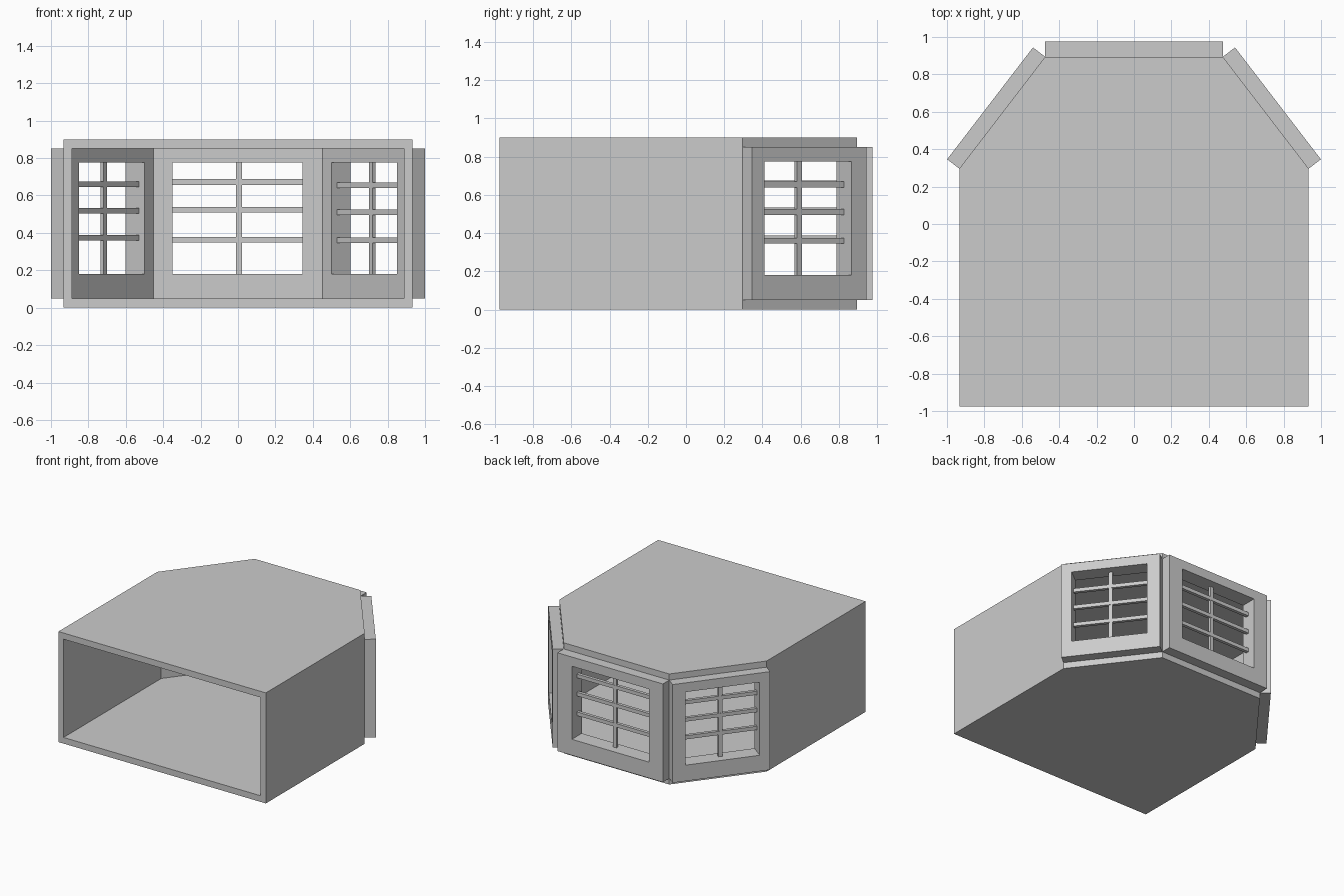
import bpy, bmesh
from mathutils import Vector, Matrix

if "Cube" in bpy.data.objects:
    bpy.data.objects.remove(bpy.data.objects["Cube"])

W, K = 0.934, 0.475                        # half widths: room, back wall
FRONT, KNEE, BACK = -0.976, 0.296, 0.894   # depth positions
T, OUT = 0.046, 0.082                      # wall thickness, frame thickness
Z0, Z1 = 0.05, 0.85


def finish(name, bm):
    bmesh.ops.recalc_face_normals(bm, faces=bm.faces)
    me = bpy.data.meshes.new(name)
    bm.to_mesh(me)
    bm.free()
    ob = bpy.data.objects.new(name, me)
    bpy.context.collection.objects.link(ob)
    return ob


def prism(name, outline, z0, z1):
    bm = bmesh.new()
    f = bm.faces.new([bm.verts.new((x, y, z0)) for x, y in outline])
    ext = bmesh.ops.extrude_face_region(bm, geom=[f])
    verts = [g for g in ext["geom"] if isinstance(g, bmesh.types.BMVert)]
    bmesh.ops.translate(bm, verts=verts, vec=(0, 0, z1 - z0))
    return finish(name, bm)


def box(name, frame, u, d, z):
    """Box in wall coordinates: u along the wall, d outward, z up."""
    bm = bmesh.new()
    mid = [(r[0] + r[1]) / 2 for r in (u, d, z)]
    size = [r[1] - r[0] for r in (u, d, z)]
    bmesh.ops.create_cube(bm, size=1, matrix=frame @ Matrix.Translation(mid) @ Matrix.Diagonal((*size, 1)))
    return finish(name, bm)


def cut(ob, cutter):
    m = ob.modifiers.new("window_hole", "BOOLEAN")
    m.operation, m.solver, m.object = "DIFFERENCE", "EXACT", cutter
    bpy.context.view_layer.objects.active = ob
    bpy.ops.object.modifier_apply(modifier=m.name)


def wall_frame(p0, p1):
    u = Vector((p1[0] - p0[0], p1[1] - p0[1], 0)).normalized()
    n = Vector((u.y, -u.x, 0))
    if n.y < 0:
        n = -n
    m = Matrix((u, n, (0, 0, 1))).transposed().to_4x4()
    m.translation = (p0[0], p0[1], 0)
    return m


def mirrored(half):
    return half + [(-x, y) for x, y in reversed(half)]


# floor and roof slabs
outer = [(W, FRONT), (W, KNEE), (K, BACK)]
prism("floor", mirrored(outer), 0, Z0)
prism("roof", mirrored(outer), Z1, 0.9)

# wall shell, open at the front
inner = [(W - T, FRONT), (W - T, KNEE - T * 0.34), (K - T * 0.496, BACK - T)]
walls = prism("walls", mirrored(outer)[:] + mirrored(inner)[::-1], Z0, Z1)

# three windows: wall start, wall end, hole along the wall, upright centre, bar heights
windows = {
    "back": ((-K, BACK), (K, BACK), (0.125, 0.82), 0.48, (0.364, 0.524, 0.672)),
    "right": ((W, KNEE), (K, BACK), (0.08, 0.655), 0.362, (0.36, 0.51, 0.654)),
    "left": ((-W, KNEE), (-K, BACK), (0.08, 0.655), 0.362, (0.373, 0.518, 0.659)),
}
for side, (p0, p1, hole, uc, heights) in windows.items():
    m = wall_frame(p0, p1)
    width = (Vector(p1) - Vector(p0)).length
    frame = box(side + "_window_frame", m, (0, width), (0, OUT), (Z0, Z1))
    cutter = box(side + "_cutter", m, hole, (-0.1, 0.2), (0.18, 0.775))
    cutter.hide_render = True
    cut(walls, cutter)
    cut(frame, cutter)
    bpy.data.objects.remove(cutter)
    # glazing bars
    box(side + "_upright_bar", m, (uc - 0.016, uc + 0.016), (-0.006, 0.016), (0.18, 0.775))
    for i, z in enumerate(heights):
        box(f"{side}_cross_bar_{i + 1}", m, hole, (-0.008, 0.018), (z - 0.015, z + 0.015))
